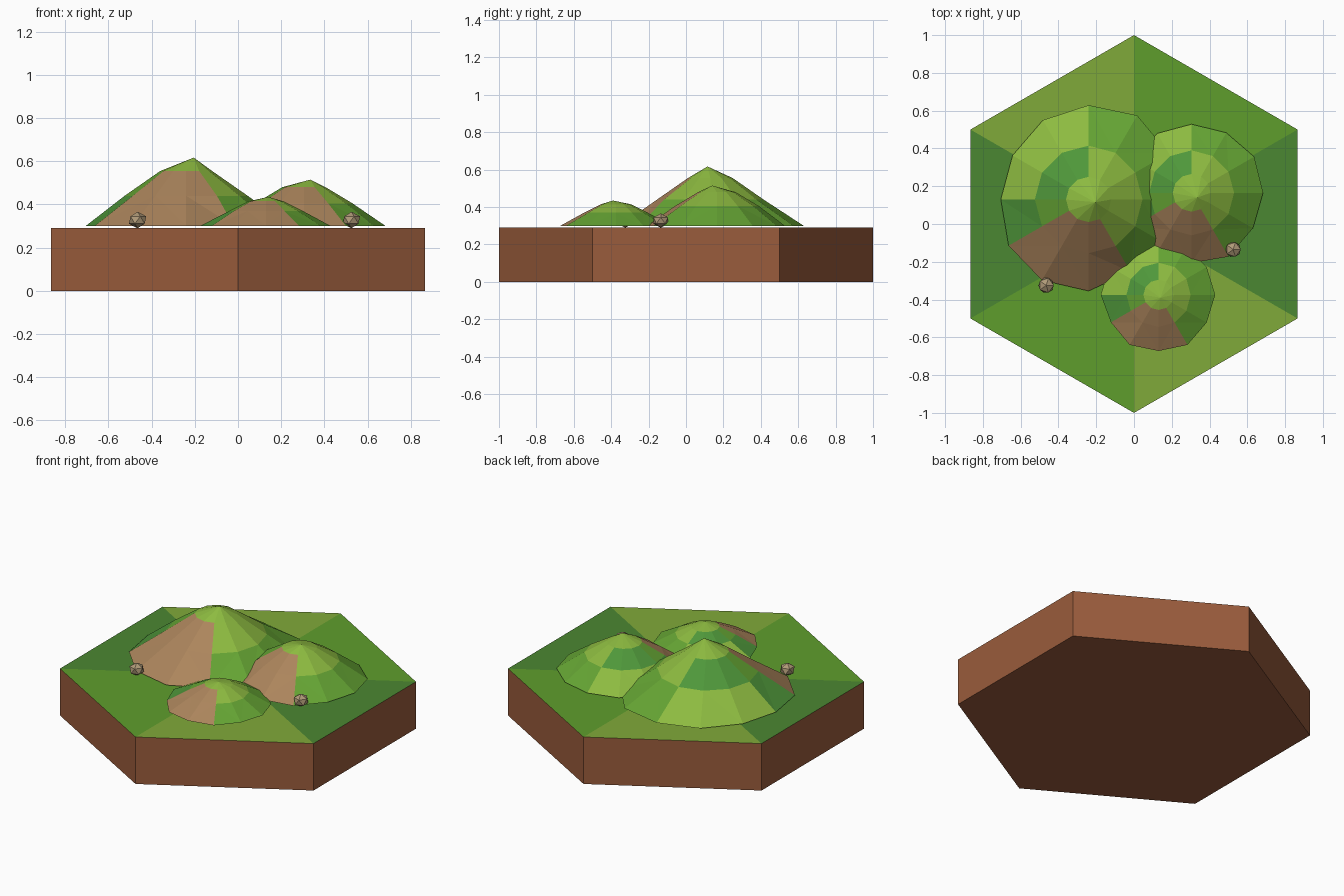
import bpy, bmesh
from math import cos, sin, radians

if "Cube" in bpy.data.objects:
    bpy.data.objects.remove(bpy.data.objects["Cube"])


def material(name, hexcol):
    # sRGB hex to linear colour
    rgb = [int(hexcol[i:i + 2], 16) / 255 for i in (0, 2, 4)]
    lin = [c / 12.92 if c <= 0.04045 else ((c + 0.055) / 1.055) ** 2.4 for c in rgb]
    m = bpy.data.materials.new(name)
    m.diffuse_color = (*lin, 1)
    m.use_nodes = True
    m.node_tree.nodes["Principled BSDF"].inputs["Base Color"].default_value = m.diffuse_color
    return m


soil = material("soil", "9A5C3C")
grass = [material("grass_mid", "5F9E2C"), material("grass_olive", "80AA3A"),
         material("grass_dark", "4B8732")]
hill_mats = [material("hill_mid", "66A634"), material("hill_lime", "8DBB40"),
             material("hill_dark", "4F973A"), material("bare_earth", "AC855C")]
stone = material("stone", "B09A78")


def finish(bm, name, mats):
    bmesh.ops.recalc_face_normals(bm, faces=bm.faces)
    me = bpy.data.meshes.new(name)
    bm.to_mesh(me)
    bm.free()
    for m in mats:
        me.materials.append(m)
    ob = bpy.data.objects.new(name, me)
    bpy.context.collection.objects.link(ob)
    return ob


# Hexagonal tile: brown sides and bottom, top split into six grass wedges
bm = bmesh.new()
hexa = [(cos(radians(30 + 60 * i)), sin(radians(30 + 60 * i))) for i in range(6)]
low = [bm.verts.new((x, y, 0)) for x, y in hexa]
high = [bm.verts.new((x, y, 0.29)) for x, y in hexa]
centre = bm.verts.new((0, 0, 0.29))
bm.faces.new(low)
for i in range(6):
    j = (i + 1) % 6
    bm.faces.new((low[i], low[j], high[j], high[i]))
    bm.faces.new((high[i], high[j], centre)).material_index = 1 + i % 3
finish(bm, "hex_tile", [soil] + grass)


def hill(name, cx, cy, apex, rings, outline):
    """Twelve-sided faceted mound; rings are (radius, z), outline scales the foot."""
    bm = bmesh.new()
    loops = []
    for k, (r, z) in enumerate(rings):
        loop = []
        for i in range(12):
            s = outline[i] if k == len(rings) - 1 else 1
            a = radians(30 * i)
            loop.append(bm.verts.new((cx + r * s * cos(a), cy + r * s * sin(a), z)))
        loops.append(loop)
    top = bm.verts.new(apex)
    for i in range(12):
        j = (i + 1) % 12
        bm.faces.new((top, loops[0][i], loops[0][j])).material_index = 1
        for k in range(len(rings) - 1):
            f = bm.faces.new((loops[k][i], loops[k + 1][i], loops[k + 1][j], loops[k][j]))
            # bare earth slope at the front, grass bands elsewhere
            f.material_index = 3 if 7 <= i <= 9 else (i // 3 + 1 - k) % 3
    bmesh.ops.triangulate(bm, faces=[f for f in bm.faces if len(f.verts) == 4])
    return finish(bm, name, hill_mats)


hill("large_hill", -0.24, 0.13, (-0.205, 0.115, 0.617),
     [(0.12, 0.555), (0.285, 0.44), (0.48, 0.30)],
     [1, 1.02, 1.07, 1.04, 1.01, 0.97, 0.97, 1.02, 1.03, 1.01, 0.92, 0.96])
hill("medium_hill", 0.305, 0.165, (0.335, 0.14, 0.515),
     [(0.10, 0.48), (0.225, 0.405), (0.375, 0.30)],
     [1.01, 1.02, 0.98, 0.97, 0.97, 0.94, 0.94, 0.96, 1, 0.99, 1.04, 1])
hill("small_hill", 0.13, -0.375, (0.14, -0.39, 0.435),
     [(0.08, 0.415), (0.17, 0.37), (0.30, 0.30)],
     [1, 0.98, 1, 1, 1, 1, 1.02, 0.97, 1.02, 0.99, 1.02, 0.98])

# Small faceted rocks at the foot of the hills
for name, x, y in (("left_rock", -0.465, -0.325), ("right_rock", 0.525, -0.135)):
    bm = bmesh.new()
    bmesh.ops.create_icosphere(bm, subdivisions=1, radius=0.045)
    bmesh.ops.scale(bm, vec=(1, 1, 0.85), verts=bm.verts)
    bmesh.ops.translate(bm, vec=(x, y, 0.328), verts=bm.verts)
    finish(bm, name, [stone])
